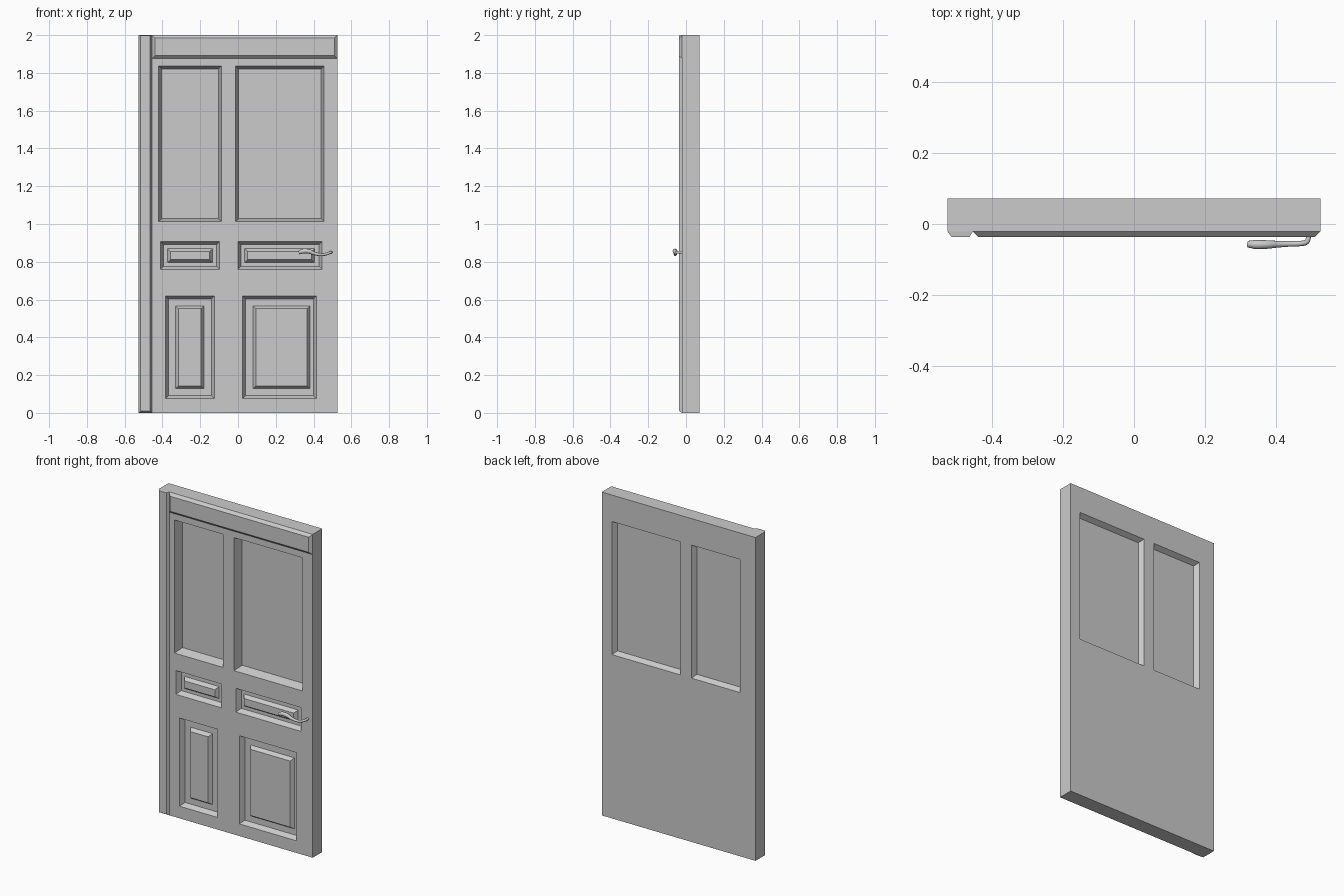
import bpy, bmesh

if "Cube" in bpy.data.objects:
    bpy.data.objects.remove(bpy.data.objects["Cube"])

FRONT, BACK = -0.021, 0.072


def inset(r, d):
    x0, x1, z0, z1 = r
    return (x0 + d, x1 - d, z0 + d, z1 - d)


def add_frustum(bm, a, ya, b, yb):
    """Solid between rectangle a at depth ya and rectangle b at depth yb."""
    rings = []
    for (x0, x1, z0, z1), y in ((a, ya), (b, yb)):
        rings.append([bm.verts.new((x, y, z)) for x, z in
                      ((x0, z0), (x1, z0), (x1, z1), (x0, z1))])
    p, q = rings
    bm.faces.new(p)
    bm.faces.new(q[::-1])
    for i in range(4):
        j = (i + 1) % 4
        bm.faces.new((p[j], p[i], q[i], q[j]))


def add_recess(bm, r, y_face, y_floor, slope):
    """Cutter that starts just outside the face so the opening has size r."""
    k = 0.1
    add_frustum(bm, inset(r, -slope * k), y_face - (y_floor - y_face) * k,
                inset(r, slope), y_floor)


def finish(bm, name):
    bmesh.ops.recalc_face_normals(bm, faces=bm.faces)
    me = bpy.data.meshes.new(name)
    bm.to_mesh(me)
    bm.free()
    ob = bpy.data.objects.new(name, me)
    bpy.context.collection.objects.link(ob)
    return ob


def frustum(name, a, ya, b, yb):
    bm = bmesh.new()
    add_frustum(bm, a, ya, b, yb)
    return finish(bm, name)


windows = [(-0.42, -0.088, 1.013, 1.836), (-0.013, 0.456, 1.013, 1.836)]
# recess rectangle, raised field rectangle
panels = [
    ((-0.41, -0.098, 0.76, 0.907), (-0.373, -0.135, 0.796, 0.87)),
    ((0.0, 0.445, 0.76, 0.907), (0.035, 0.405, 0.796, 0.87)),
    ((-0.385, -0.125, 0.075, 0.62), (-0.33, -0.18, 0.128, 0.567)),
    ((0.025, 0.416, 0.075, 0.62), (0.079, 0.38, 0.128, 0.567)),
]
FLOOR = FRONT + 0.03

# Door leaf with window and panel recesses
outline = (-0.526, 0.526, 0.0, 2.0)
leaf = frustum("door_leaf", outline, FRONT, outline, BACK)
bm = bmesh.new()
for w in windows:
    add_recess(bm, w, FRONT, 0.036, 0.016)
    add_recess(bm, w, BACK, 0.041, 0.016)
for r, _ in panels:
    add_recess(bm, r, FRONT, FLOOR, 0.016)
cutter = finish(bm, "recess_cutter")
cutter.hide_render = True
mod = leaf.modifiers.new("recesses", "BOOLEAN")
mod.operation = "DIFFERENCE"
mod.solver = "EXACT"
mod.object = cutter
bpy.context.view_layer.update()
dg = bpy.context.evaluated_depsgraph_get()
cut_mesh = bpy.data.meshes.new_from_object(leaf.evaluated_get(dg))
leaf.modifiers.clear()
leaf.data = cut_mesh
bpy.data.objects.remove(cutter)

# Raised fields inside the lower panels
for i, (_, f) in enumerate(panels):
    frustum(f"raised_panel_{i + 1}", f, FLOOR, inset(f, 0.015), FLOOR - 0.022)

# Hinge-side post and top rail, both chamfered
frustum("side_post", (-0.526, -0.455, 0.0, 2.0), FRONT,
        (-0.515, -0.465, 0.01, 1.998), -0.037)
rail = (-0.455, 0.526, 1.875, 2.0)
frustum("top_rail", rail, FRONT, inset(rail, 0.016), -0.037)

# Lever handle: tapered, wavy swept rod turning into the door
path = [  # x, y, z, radius
    (0.322, -0.057, 0.848, 0.9), (0.345, -0.058, 0.856, 1.25),
    (0.375, -0.058, 0.855, 1.15), (0.405, -0.057, 0.844, 0.9),
    (0.44, -0.056, 0.838, 0.75), (0.47, -0.055, 0.842, 0.7),
    (0.488, -0.05, 0.849, 0.7), (0.492, -0.04, 0.85, 0.7),
    (0.492, -0.015, 0.85, 0.7),
]
cu = bpy.data.curves.new("lever_handle", "CURVE")
cu.dimensions = "3D"
cu.bevel_depth = 0.0105
cu.bevel_resolution = 2
cu.resolution_u = 4
cu.use_fill_caps = True
sp = cu.splines.new("BEZIER")
sp.bezier_points.add(len(path) - 1)
for bp, (x, y, z, r) in zip(sp.bezier_points, path):
    bp.co = (x, y, z)
    bp.radius = r
    bp.handle_left_type = bp.handle_right_type = "AUTO"
handle = bpy.data.objects.new("lever_handle", cu)
bpy.context.collection.objects.link(handle)
